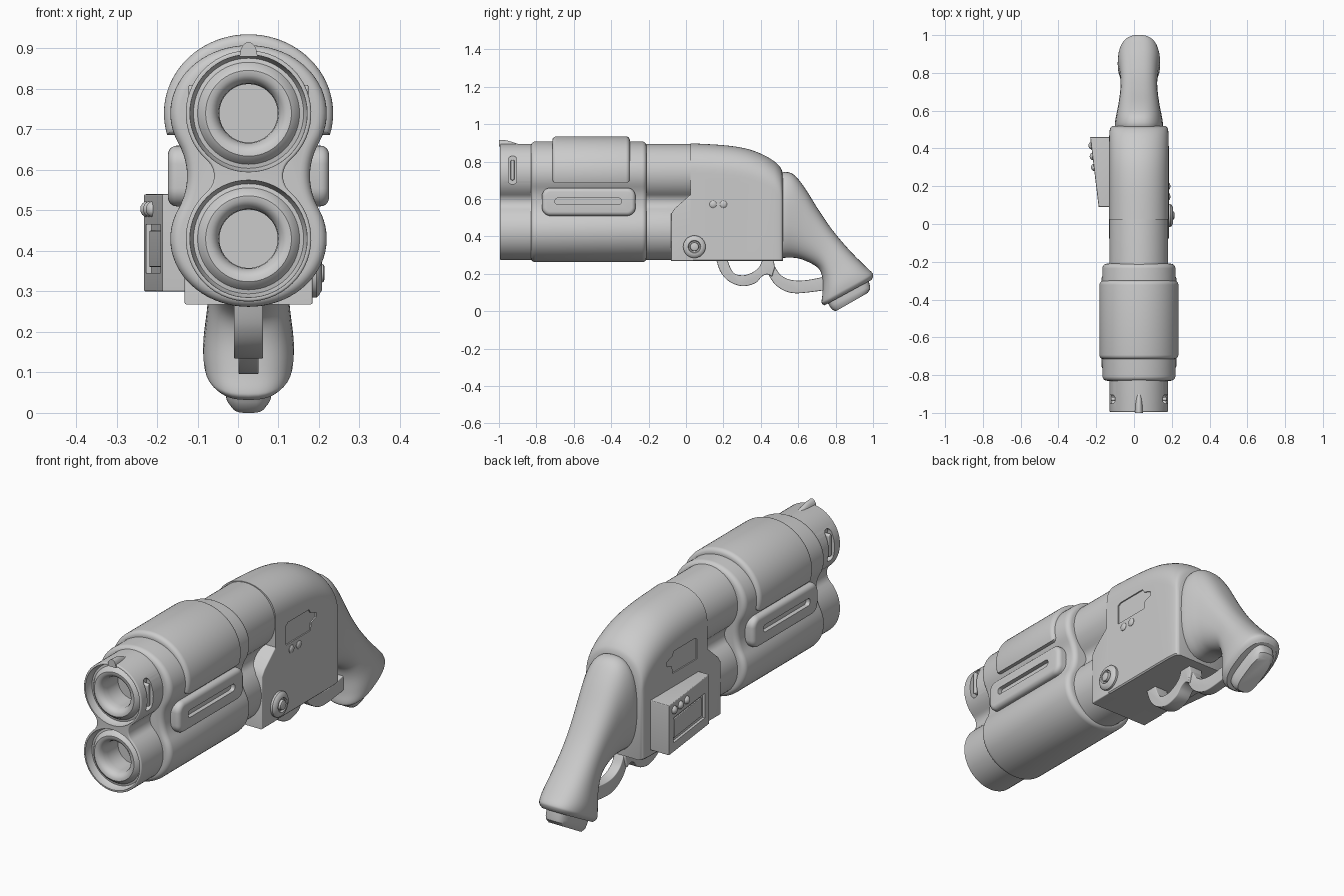
import bpy, bmesh
from math import sin, cos, pi, atan2, hypot
from mathutils import Vector

if "Cube" in bpy.data.objects:
    bpy.data.objects.remove(bpy.data.objects["Cube"])

C = 0.026                       # x of the body's centre plane
TOP, LOW = 0.74, 0.43           # heights of the two barrel axes


def loft(name, rings):
    """Skin a list of equal-length rings and cap both ends."""
    bm = bmesh.new()
    vs = [[bm.verts.new(p) for p in r] for r in rings]
    n = len(vs[0])
    for a, b in zip(vs, vs[1:]):
        for i in range(n):
            bm.faces.new((a[i], a[(i + 1) % n], b[(i + 1) % n], b[i]))
    bm.faces.new(vs[0])
    bm.faces.new(vs[-1])
    bmesh.ops.recalc_face_normals(bm, faces=bm.faces)
    me = bpy.data.meshes.new(name)
    bm.to_mesh(me)
    bm.free()
    ob = bpy.data.objects.new(name, me)
    bpy.context.collection.objects.link(ob)
    return ob


def place(axis, u, v, t):
    return {'x': (t, u, v), 'y': (u, t, v), 'z': (u, v, t)}[axis]


def inset(pts, e):
    """Move a 2D outline inwards by e."""
    n = len(pts)
    P = [Vector(p) for p in pts]
    s = 1 if sum(P[i - 1].x * P[i].y - P[i].x * P[i - 1].y for i in range(n)) > 0 else -1
    out = []
    for i in range(n):
        d1 = (P[i] - P[i - 1]).normalized()
        d2 = (P[(i + 1) % n] - P[i]).normalized()
        n1, n2 = Vector((-d1.y, d1.x)) * s, Vector((-d2.y, d2.x)) * s
        m = (n1 + n2) / max(1 + n1.dot(n2), 0.3)
        out.append(P[i] + m * e)
    return out


def slab(name, axis, pts, a, b, rnd=0.0):
    """Extrude an outline from a to b with rounded rims."""
    steps = [(rnd * (1 - sin(k * pi / 10)), rnd * (1 - cos(k * pi / 10))) for k in range(6)] if rnd else [(0, 0)]
    ends = [(e, a + t) for e, t in steps]
    ends = [(rnd * (1 - cos(k * pi / 10)), rnd * (1 - sin(k * pi / 10))) for k in range(6)] if rnd else [(0, 0)]
    seq = [(e, a + t) for e, t in reversed(ends)] + [(e, b - t) for e, t in ends]
    return loft(name, [[place(axis, p[0], p[1], t) for p in inset(pts, e)] for e, t in seq])


def lathe(name, axis, cu, cv, prof, n=56):
    return loft(name, [[place(axis, cu + r * cos(2 * pi * i / n), cv + r * sin(2 * pi * i / n), t)
                        for i in range(n)] for r, t in prof])


def spline(pts, k=6):
    """Catmull-Rom through tuples of any size."""
    q = [pts[0]] + list(pts) + [pts[-1]]
    out = []
    for p0, p1, p2, p3 in zip(q, q[1:], q[2:], q[3:]):
        for j in range(k):
            t = j / k
            out.append(tuple(0.5 * (2 * b + (c - a) * t + (2 * a - 5 * b + 4 * c - d) * t * t
                                    + (3 * b - a - 3 * c + d) * t ** 3)
                             for a, b, c, d in zip(p0, p1, p2, p3)))
    return out + [pts[-1]]


def arc(cx, cy, r, a, b, n, sx=1.0):
    return [(cx + sx * r * cos(a + (b - a) * i / n), cy + r * sin(a + (b - a) * i / n)) for i in range(n + 1)]


def eight(r, w, sx=1.0):
    """Two lobes joined by a filleted waist."""
    d, m = (TOP - LOW) / 2, (TOP + LOW) / 2
    f = (w * w + d * d - r * r) / (2 * (r - w))
    g = w + f
    a = atan2(-d, g)
    return (arc(C, TOP, r, a, pi - a, 44, sx) + arc(C - g * sx, m, f, -a, a, 12, sx)[1:-1]
            + arc(C, LOW, r, pi + a, 2 * pi - a, 44, sx) + arc(C + g * sx, m, f, pi - a, pi + a, 12, sx)[1:-1])


def round_rect(u0, u1, v0, v1, r):
    return (arc(u1 - r, v1 - r, r, 0, pi / 2, 8) + arc(u0 + r, v1 - r, r, pi / 2, pi, 8)
            + arc(u0 + r, v0 + r, r, pi, 1.5 * pi, 8) + arc(u1 - r, v0 + r, r, 1.5 * pi, 2 * pi, 8))


def cut(ob, cutters):
    for c in cutters:
        c.hide_render = True
        m = ob.modifiers.new("cut", 'BOOLEAN')
        m.operation, m.solver, m.object = 'DIFFERENCE', 'EXACT', c
        bpy.context.view_layer.objects.active = ob
        bpy.ops.object.modifier_apply(modifier=m.name)
        bpy.data.objects.remove(c)


def side_cutters(pts, inner):
    """The same outline cut into both flanks."""
    return [slab("cutter", 'x', pts, *sorted((C + s * inner, C + s * 0.3))) for s in (1, -1)]


# Twin barrels with rounded, hollow muzzles and side vents
barrels = slab("twin_barrels", 'y', eight(0.155, 0.085), -0.995, 0.03, 0.006)
bore = [(0.146, -1.02), (0.144, -0.975), (0.136, -0.958), (0.126, -0.96), (0.116, -0.975), (0.106, -0.982),
        (0.094, -0.981), (0.082, -0.972), (0.074, -0.955), (0.072, -0.93), (0.072, -0.85)]
cut(barrels, [lathe("cutter", 'y', C, z, bore) for z in (TOP, LOW)]
    + side_cutters(round_rect(-0.95, -0.905, 0.68, 0.83, 0.02), 0.118))
for s in (1, -1):
    slab("vent_bar", 'x', round_rect(-0.938, -0.917, 0.70, 0.81, 0.01), *sorted((C + s * 0.1, C + s * 0.148)), 0.004)

# Front sight bump
loft("front_sight", [[(C + w * cos(t), y, 0.88 + h * sin(t)) for t in [pi * i / 12 for i in range(13)]]
                     for y, w, h in ((-1.0, 0.022, 0.036), (-0.96, 0.02, 0.034), (-0.92, 0.016, 0.022), (-0.89, 0.01, 0.012))])

# Thick sleeve around the barrels, with end collars
slab("barrel_sleeve", 'y', eight(0.168, 0.132, 1.15), -0.83, -0.21, 0.025)

# Curved shell over the upper barrel
shell = [(C + 0.209 * cos(t), TOP + 0.195 * sin(t)) for t in [-0.28 + (pi + 0.56) * i / 48 for i in range(49)]]
slab("top_shell", 'y', shell, -0.715, -0.30, 0.022)

# Side pads with a long slot
pads = slab("side_pads", 'x', round_rect(-0.77, -0.27, 0.51, 0.66, 0.045), C - 0.199, C + 0.199, 0.022)
cut(pads, side_cutters(round_rect(-0.70, -0.345, 0.57, 0.605, 0.015), 0.178))


# Receiver: arched cross-section dropping at the rear
def arch(y, top, w, base=0.268):
    k = 0.85
    pts = [(C + w * cos(t), y, top - 0.155 + 0.155 * sin(t) ** k) for t in [pi * i / 32 for i in range(33)]]
    return pts + [(C - w, y, base + 0.006), (C - w + 0.006, y, base), (C + w - 0.006, y, base), (C + w, y, base + 0.006)]


prof = [(0.025, 0.898, 0.158), (0.2, 0.888, 0.158), (0.32, 0.87, 0.158), (0.41, 0.838, 0.158),
        (0.47, 0.803, 0.157), (0.5, 0.775, 0.154), (0.512, 0.755, 0.149), (0.518, 0.73, 0.14)]
receiver = loft("receiver", [arch(*p) for p in spline(prof, 4)])
panel = [(0.105, 0.605), (0.29, 0.605), (0.295, 0.64), (0.315, 0.648), (0.335, 0.655), (0.335, 0.675),
         (0.31, 0.685), (0.292, 0.69), (0.28, 0.71), (0.12, 0.71), (0.105, 0.70)]
cut(receiver, side_cutters(panel, 0.152))
slab("receiver_front", 'x', [(-0.08, 0.268), (0.04, 0.268), (0.04, 0.63), (0.025, 0.625), (-0.06, 0.55), (-0.08, 0.52)],
     C - 0.158, C + 0.158, 0.005)

# Hinge bolt and two small pins on the right
lathe("hinge_bolt", 'x', 0.045, 0.345, [(0.06, 0.15), (0.06, 0.194), (0.055, 0.2), (0.042, 0.207), (0.034, 0.207),
                                        (0.03, 0.198), (0.024, 0.198), (0.022, 0.211), (0.015, 0.214)], 40)
for y in (0.145, 0.2):
    lathe("side_pin", 'x', y, 0.572, [(0.019, 0.15), (0.019, 0.186), (0.014, 0.19), (0.006, 0.192)], 24)


# Grip: oval sections from lower edge to upper edge
def oval(py, pz, qy, qz, w, k=0.8, n=40):
    out = []
    for i in range(n):
        c, s = cos(2 * pi * i / n), sin(2 * pi * i / n)
        c, s = abs(c) ** k * (1 if c > 0 else -1), abs(s) ** k * (1 if s > 0 else -1)
        out.append((C + w * s, (py + qy + c * (qy - py)) / 2, (pz + qz + c * (qz - pz)) / 2))
    return out


grip = [(0.49, 0.285, 0.5, 0.735, 0.125), (0.53, 0.286, 0.535, 0.745, 0.127), (0.575, 0.286, 0.58, 0.727, 0.12),
        (0.62, 0.277, 0.635, 0.66, 0.11), (0.68, 0.25, 0.71, 0.54, 0.1), (0.715, 0.22, 0.79, 0.425, 0.097),
        (0.73, 0.17, 0.88, 0.32, 0.103), (0.73, 0.10, 0.96, 0.24, 0.112), (0.725, 0.055, 0.996, 0.205, 0.11),
        (0.728, 0.04, 1.0, 0.187, 0.104), (0.742, 0.032, 0.992, 0.168, 0.09)]
loft("grip", [oval(*p) for p in spline(grip, 5)])
cap = [(0.755, 0.05, 0.975, 0.17, 0.06), (0.768, 0.026, 0.984, 0.134, 0.06), (0.78, 0.01, 0.985, 0.118, 0.057),
       (0.80, 0.0, 0.972, 0.098, 0.047)]
loft("grip_cap", [oval(*p, k=0.6) for p in cap])

# Trigger guard loop and rear finger loop
outer = spline([(0.16, 0.28), (0.185, 0.21), (0.23, 0.16), (0.3, 0.134), (0.37, 0.15), (0.405, 0.185), (0.435, 0.197), (0.46, 0.185)])
inner = spline([(0.475, 0.235), (0.462, 0.28), (0.415, 0.28), (0.39, 0.235), (0.35, 0.205), (0.3, 0.192), (0.25, 0.21), (0.22, 0.28)])
slab("trigger_guard", 'x', outer + inner, C - 0.036, C + 0.036, 0.004)
outer = spline([(0.44, 0.197), (0.475, 0.145), (0.53, 0.108), (0.6, 0.096), (0.74, 0.112)])
inner = spline([(0.74, 0.185), (0.64, 0.166), (0.56, 0.168), (0.505, 0.195), (0.475, 0.24)])
slab("finger_loop", 'x', outer + inner, C - 0.025, C + 0.025, 0.004)

# Control box on the left with a recessed screen and three buttons
box = slab("control_box", 'z', [(-0.1, 0.09), (-0.1, 0.46), (-0.232, 0.46), (-0.187, 0.09)], 0.30, 0.54, 0.004)
cut(box, [slab("cutter", 'z', [(-0.214, 0.42), (-0.3, 0.42), (-0.3, 0.13), (-0.179, 0.13)], 0.345, 0.465)])
slab("screen_insert", 'z', [(-0.19, 0.40), (-0.219, 0.40), (-0.188, 0.15), (-0.16, 0.15)], 0.36, 0.45, 0.003)
for y in (0.415, 0.358, 0.30):
    x = -0.187 - 0.045 * (y - 0.09) / 0.37
    lathe("button", 'x', y, 0.503, [(0.02 * cos(t), x + 0.003 - 0.018 * sin(t)) for t in (-0.6, 0, 0.4, 0.8, 1.2, 1.45)], 24)

# Smooth shading with crisp edges
for ob in bpy.data.objects:
    ob.select_set(True)
    bpy.context.view_layer.objects.active = ob
bpy.ops.object.shade_smooth_by_angle(angle=0.6)
